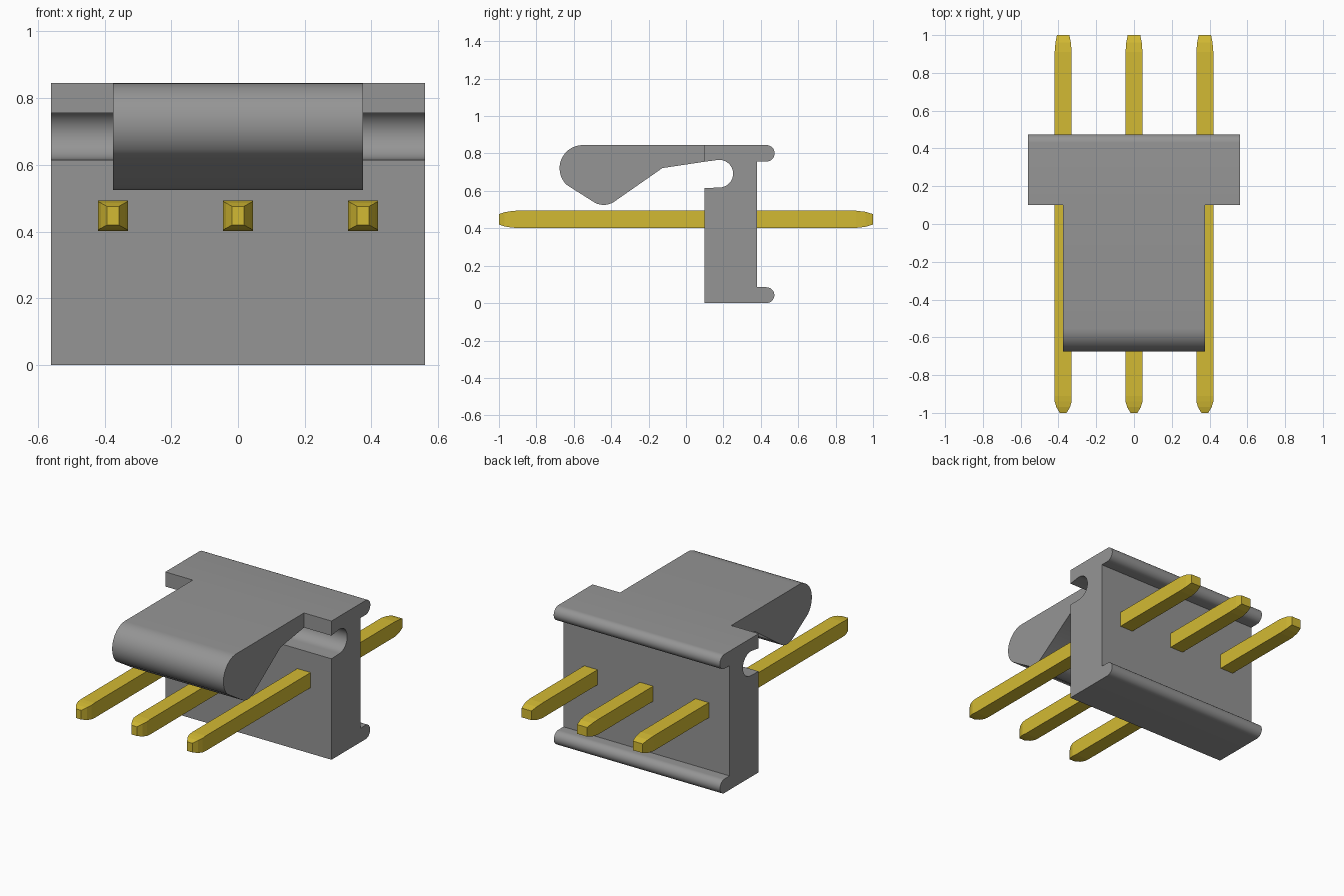
import bpy
import bmesh
from math import cos, sin, radians

if "Cube" in bpy.data.objects:
    bpy.data.objects.remove(bpy.data.objects["Cube"], do_unlink=True)


def make_material(name, rgb, metallic=0.0):
    mat = bpy.data.materials.new(name)
    mat.use_nodes = True
    mat.diffuse_color = (*rgb, 1)
    mat.node_tree.nodes["Principled BSDF"].inputs["Base Color"].default_value = (*rgb, 1)
    return mat


grey = make_material("grey plastic", (0.30, 0.30, 0.30))
gold = make_material("gold metal", (0.65, 0.49, 0.033))


def arc(cy, cz, r, start, end, steps=16):
    angles = [radians(start + (end - start) * i / steps) for i in range(steps + 1)]
    return [(cy + r * cos(a), cz + r * sin(a)) for a in angles]


def finish(name, bm, mat):
    bmesh.ops.recalc_face_normals(bm, faces=bm.faces)
    mesh = bpy.data.meshes.new(name)
    bm.to_mesh(mesh)
    bm.free()
    mesh.materials.append(mat)
    obj = bpy.data.objects.new(name, mesh)
    bpy.context.collection.objects.link(obj)
    bpy.ops.object.select_all(action="DESELECT")
    obj.select_set(True)
    bpy.context.view_layer.objects.active = obj
    return obj


def extrude_profile(name, points, half_width):
    """Extrude a closed side outline (y, z) symmetrically along x."""
    bm = bmesh.new()
    face = bm.faces.new([bm.verts.new((-half_width, y, z)) for y, z in points])
    result = bmesh.ops.extrude_face_region(bm, geom=[face])
    moved = [v for v in result["geom"] if isinstance(v, bmesh.types.BMVert)]
    bmesh.ops.translate(bm, verts=moved, vec=(2 * half_width, 0, 0))
    finish(name, bm, grey)
    bpy.ops.object.shade_smooth_by_angle(angle=radians(30))


# Housing wall with rounded rear lips and an open round slot below the hinge
housing = [(0.10, 0)]
housing += arc(0.43, 0.0425, 0.0425, -90, 90)
housing += [(0.38, 0.085), (0.38, 0.757)]
housing += arc(0.43, 0.801, 0.044, -90, 90)
housing += [(0.10, 0.845), (0.10, 0.756)]
housing += arc(0.178, 0.692, 0.074, 97, -90)
housing += [(0.10, 0.615)]
extrude_profile("housing", housing, 0.56)

# Latch arm with a rounded nose and a hooked underside
latch = [(0.10, 0.845)]
latch += arc(-0.552, 0.721, 0.124, 90, 225)
latch += arc(-0.44, 0.625, 0.10, 236, 307, 10)
latch += [(-0.126, 0.722), (0.10, 0.756)]
extrude_profile("latch_arm", latch, 0.375)

# Square pins lofted through sections: y, half width, half height
sections = [(-1, 0.018, 0.028), (-0.97, 0.036, 0.038), (-0.94, 0.045, 0.043),
            (-0.91, 0.045, 0.046), (0.91, 0.045, 0.046), (0.96, 0.041, 0.040),
            (1, 0.033, 0.028)]
for label, x in (("right", -0.375), ("middle", 0), ("left", 0.375)):
    bm = bmesh.new()
    rings = [[bm.verts.new((x + sx * w, y, 0.448 + sz * h))
              for sx, sz in ((-1, -1), (1, -1), (1, 1), (-1, 1))]
             for y, w, h in sections]
    for a, b in zip(rings, rings[1:]):
        for i in range(4):
            j = (i + 1) % 4
            bm.faces.new((a[i], a[j], b[j], b[i]))
    bm.faces.new(rings[0])
    bm.faces.new(rings[-1])
    finish(label + "_pin", bm, gold)
